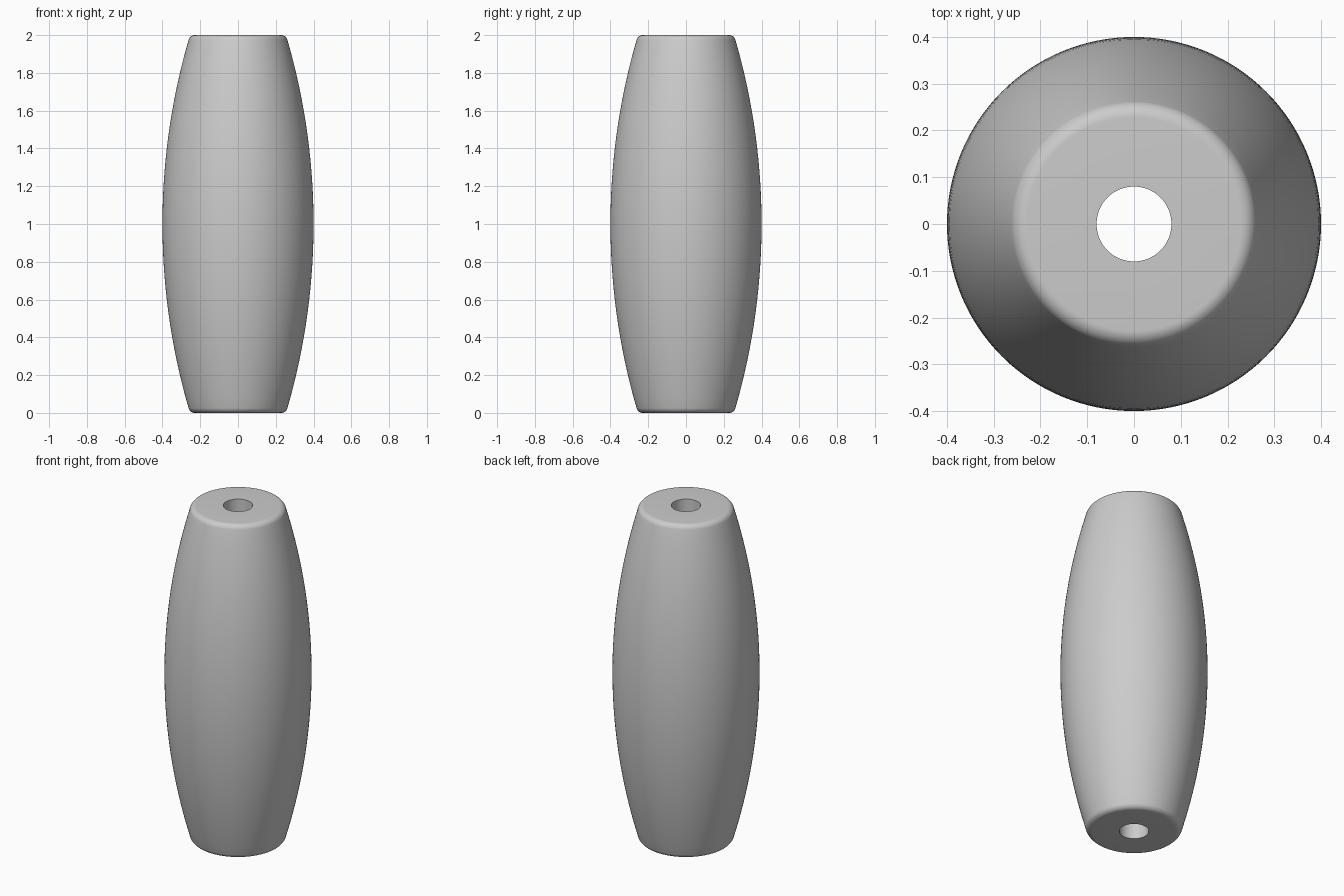
import bpy
import bmesh
from math import asin, cos, sin, pi, radians

cube = bpy.data.objects.get("Cube")
if cube:
    bpy.data.objects.remove(cube)

HALF = 1.0          # half the height
BELLY = 0.40        # widest radius
BORE = 0.08         # radius of the through hole
FILLET = 0.035      # rounding of the end rims
RIM_CENTRE = 0.228  # radius at which the flat end begins
SEGMENTS = 128

# Find the belly arc that is tangent to the rim rounding
rise = HALF - FILLET
drop = BELLY - FILLET - RIM_CENTRE
arc = (rise ** 2 + drop ** 2) / (2 * drop)
tilt = asin(rise / arc)
belly_radius = arc + FILLET


def upper_outline(arc_steps=20, rim_steps=10):
    """Radius and height from the waist up to the flat end."""
    points = []
    for i in range(arc_steps + 1):
        a = tilt * i / arc_steps
        points.append((BELLY - belly_radius * (1 - cos(a)), belly_radius * sin(a)))
    for i in range(1, rim_steps + 1):
        a = tilt + (pi / 2 - tilt) * i / rim_steps
        points.append((RIM_CENTRE + FILLET * cos(a), rise + FILLET * sin(a)))
    return points


# Closed half section: mirrored outline plus the bore wall
upper = upper_outline()
lower = [(r, -z) for r, z in reversed(upper[1:])]
section = [(BORE, -HALF)] + lower + upper + [(BORE, HALF)]

# Revolve the section around the upright axis
bm = bmesh.new()
verts = [bm.verts.new((r, 0, z + HALF)) for r, z in section]
edges = [bm.edges.new((v, verts[(i + 1) % len(verts)])) for i, v in enumerate(verts)]
bmesh.ops.spin(bm, geom=verts + edges, cent=(0, 0, 0), axis=(0, 0, 1),
               angle=2 * pi, steps=SEGMENTS, use_merge=True)
bmesh.ops.remove_doubles(bm, verts=bm.verts, dist=0.00001)
bmesh.ops.recalc_face_normals(bm, faces=bm.faces)
mesh = bpy.data.meshes.new("barrel_bead")
bm.to_mesh(mesh)
bm.free()

bead = bpy.data.objects.new("barrel_bead", mesh)
bpy.context.collection.objects.link(bead)

# Plain grey material
grey = bpy.data.materials.new("plain_grey")
grey.use_nodes = True
colour = (0.6, 0.6, 0.6, 1)
grey.diffuse_color = colour
grey.node_tree.nodes["Principled BSDF"].inputs["Base Color"].default_value = colour
mesh.materials.append(grey)

# Smooth surface with crisp bore edges
bpy.ops.object.select_all(action='DESELECT')
bead.select_set(True)
bpy.context.view_layer.objects.active = bead
bpy.ops.object.shade_smooth_by_angle(angle=radians(30))
